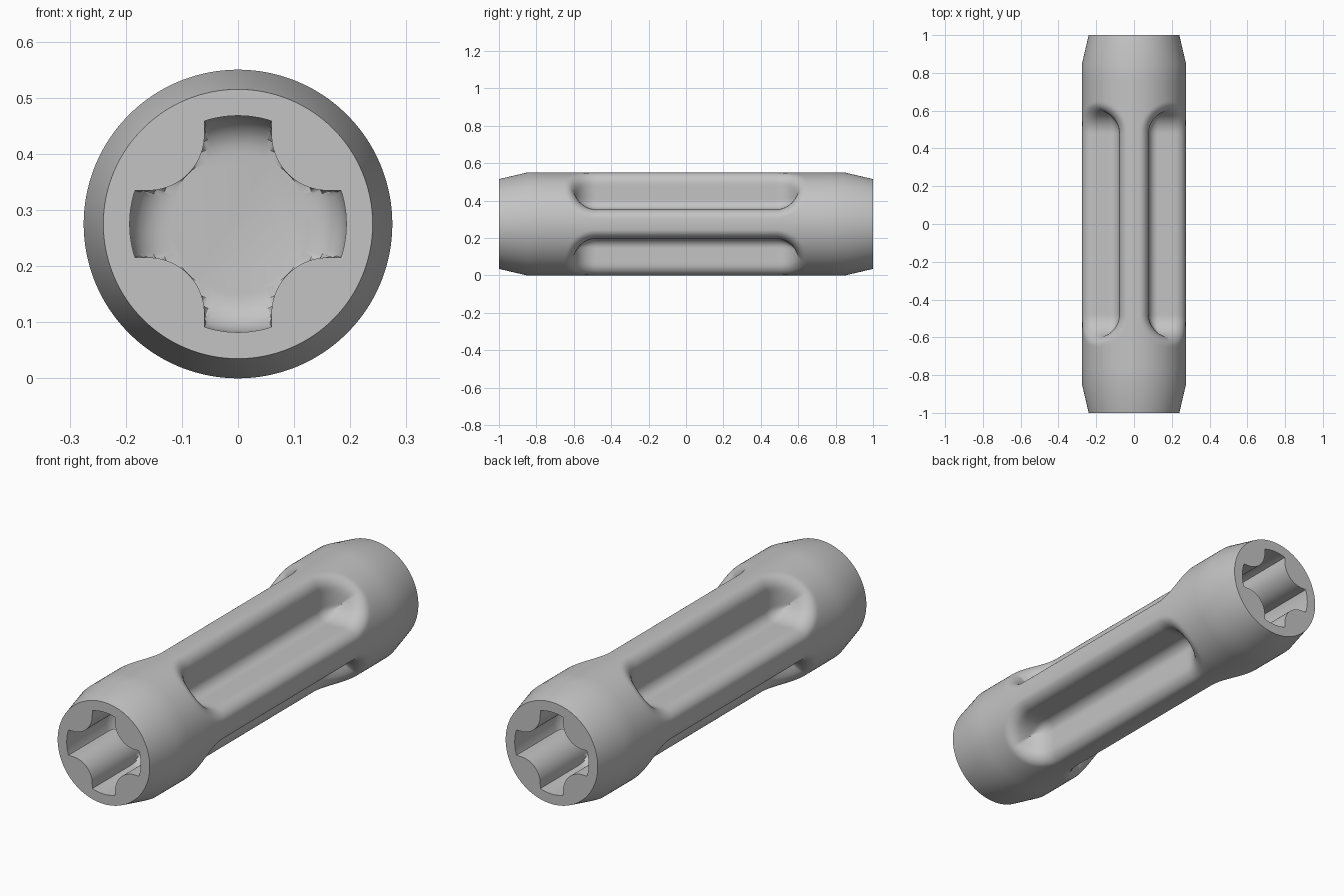
import bpy, bmesh
from math import sin, cos, pi, hypot, sqrt

cube = bpy.data.objects.get("Cube")
if cube:
    bpy.data.objects.remove(cube)

SEGMENTS = 240
RADIUS = 0.275
ANGLES = [2 * pi * i / SEGMENTS for i in range(SEGMENTS)]


def round_max(a, b, r):
    """Intersection of two distance fields with a filleted edge."""
    return min(-r, max(a, b)) + hypot(max(a + r, 0), max(b + r, 0))


def body_field(x, z, y):
    """Round bar minus a filleted corner groove in each quadrant."""
    wall = 0.078
    groove = round_max(wall - abs(x), wall - abs(z), 0.05)
    groove = round_max(groove, abs(y) - 0.6, 0.12)
    return round_max(hypot(x, z) - RADIUS, -groove, 0.045)


def body_radius(angle, y):
    low, high = 0.05, RADIUS + 0.01
    for _ in range(28):
        mid = (low + high) / 2
        if body_field(mid * sin(angle), mid * cos(angle), y) < 0:
            low = mid
        else:
            high = mid
    return low


def socket_radius(angle):
    """Four-lobed socket: straight lobe sides flowing into round keys."""
    half, outer, inner = 0.0597, 0.193, 0.126
    centre = (inner - half) / (sqrt(2) - 1)
    key = centre - half
    s, c = abs(sin(angle)), abs(cos(angle))
    s, c = min(s, c), max(s, c)
    along = centre * (s + c)
    inside = along ** 2 - 2 * centre ** 2 + key ** 2
    reach = along - sqrt(max(inside, 0))
    if reach * c > centre or inside < 0:
        reach = half / max(s, 1e-6)
    return min(reach, outer)


# Rings from the middle of the bar out to one end, then into its socket
levels = [0, 0.25] + [0.44 + 0.01 * i for i in range(24)] + [0.76]
rings = [(y, [body_radius(a, y) for a in ANGLES]) for y in levels]
rings += [(0.85, [RADIUS] * SEGMENTS), (1.0, [0.24] * SEGMENTS)]
socket = [socket_radius(a) for a in ANGLES]
rings.append((1.0, socket))
for i in range(7):
    t = i / 6 * pi / 2
    limit = 0.126 + 0.067 * cos(t)
    rings.append((0.71 - 0.07 * sin(t), [min(r, limit) for r in socket]))
rings = [(-y, r) for y, r in reversed(rings[1:])] + rings

# Skin the rings and close the two socket floors
bm = bmesh.new()
loops = [[bm.verts.new((r * sin(a), y, RADIUS + r * cos(a)))
          for r, a in zip(radii, ANGLES)] for y, radii in rings]
for first, second in zip(loops, loops[1:]):
    for i in range(SEGMENTS):
        j = (i + 1) % SEGMENTS
        bm.faces.new((first[i], first[j], second[j], second[i]))
for floor in (loops[0], loops[-1]):
    bm.faces.new(floor)
bmesh.ops.remove_doubles(bm, verts=bm.verts, dist=0.00001)
bmesh.ops.recalc_face_normals(bm, faces=bm.faces)

mesh = bpy.data.meshes.new("double_socket_bar")
bm.to_mesh(mesh)
bm.free()
bar = bpy.data.objects.new("double_socket_bar", mesh)
bpy.context.collection.objects.link(bar)

# Plain grey metal
grey = bpy.data.materials.new("plain_grey")
grey.use_nodes = True
colour = (0.55, 0.55, 0.55, 1)
grey.diffuse_color = colour
grey.node_tree.nodes["Principled BSDF"].inputs["Base Color"].default_value = colour
mesh.materials.append(grey)

bpy.ops.object.select_all(action="DESELECT")
bar.select_set(True)
bpy.context.view_layer.objects.active = bar
bpy.ops.object.shade_smooth_by_angle(angle=pi / 6)
